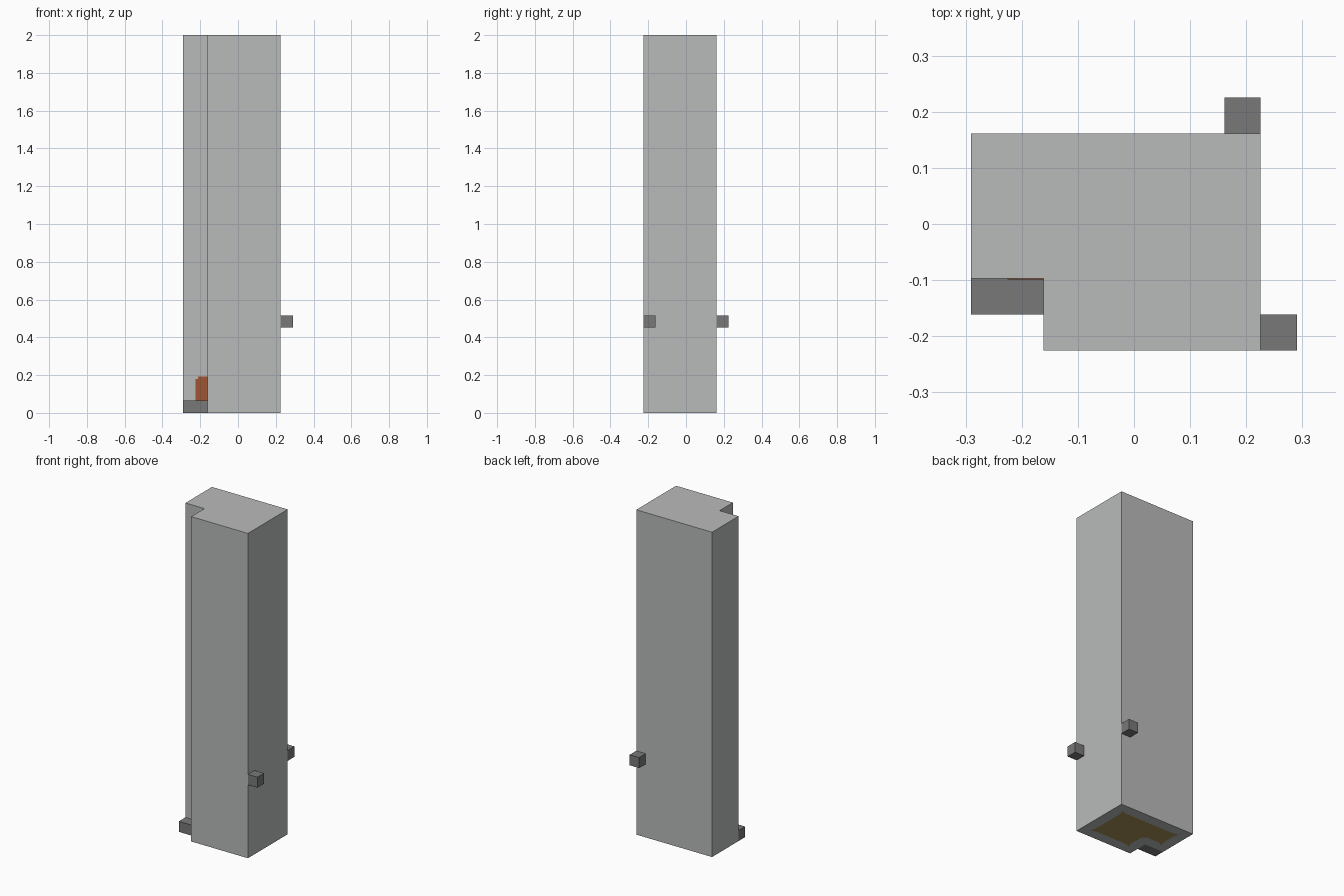
import bpy, bmesh
from mathutils import Vector

if "Cube" in bpy.data.objects:
    bpy.data.objects.remove(bpy.data.objects["Cube"], do_unlink=True)

U = 2 / 31  # one building block


def material(name, rgb):
    m = bpy.data.materials.new(name)
    m.use_nodes = True
    m.diffuse_color = (*rgb, 1)
    bsdf = next(n for n in m.node_tree.nodes if n.type == 'BSDF_PRINCIPLED')
    bsdf.inputs["Base Color"].default_value = (*rgb, 1)
    return m


pale_stone = material("pale stone", (0.485, 0.497, 0.491))
dark_stone = material("dark stone", (0.19, 0.19, 0.19))
floor_wood = material("floor wood", (0.39, 0.28, 0.107))
door_wood = material("door wood", (0.342, 0.089, 0.032))


def finish(name, bm, *mats):
    bmesh.ops.recalc_face_normals(bm, faces=bm.faces)
    mesh = bpy.data.meshes.new(name)
    bm.to_mesh(mesh)
    bm.free()
    for m in mats:
        mesh.materials.append(m)
    obj = bpy.data.objects.new(name, mesh)
    bpy.context.scene.collection.objects.link(obj)
    return obj


def prism(points, direction):
    """Extrude a polygon, given in blocks; returns the bmesh and its first face."""
    bm = bmesh.new()
    base = bm.faces.new([bm.verts.new(Vector(p) * U) for p in points])
    ext = bmesh.ops.extrude_face_region(bm, geom=[base], use_keep_orig=True)
    moved = [g for g in ext["geom"] if isinstance(g, bmesh.types.BMVert)]
    bmesh.ops.translate(bm, verts=moved, vec=Vector(direction) * U)
    return bm, base


def block(name, low, size, mat):
    (x, y, z), (w, d, h) = low, size
    bm, _ = prism([(x, y, z), (x + w, y, z), (x + w, y + d, z), (x, y + d, z)], (0, 0, h))
    finish(name, bm, mat)


# Tower body with the entrance corner notched out
outline = [(-4.5, 2.5), (3.5, 2.5), (3.5, -3.5), (-2.5, -3.5), (-2.5, -1.5), (-4.5, -1.5)]
bm, base = prism([(x, y, 0) for x, y in outline], (0, 0, 31))
bmesh.ops.recalc_face_normals(bm, faces=bm.faces)

# Wooden floor set into the underside, with softened corners
bmesh.ops.inset_region(bm, faces=[base], thickness=U, use_even_offset=True)
bmesh.ops.bevel(bm, geom=list(base.verts), offset=0.4 * U, segments=3,
                profile=0.5, affect='VERTICES')
for f in bm.faces:
    inner = all(v.co.z < 0.001 and -4 * U < v.co.x < 3 * U and -3 * U < v.co.y < 2 * U
                for v in f.verts)
    f.material_index = 1 if inner else 0
finish("tower_body", bm, pale_stone, floor_wood)

# Door plate, with a nicked upper corner
door = [(-3.5, 1), (-2.5, 1), (-2.5, 3), (-3.3, 3), (-3.3, 2.8), (-3.5, 2.8)]
bm, _ = prism([(x, -1.5, z) for x, z in door], (0, -0.04, 0))
finish("door", bm, door_wood)

# Doorstep and the two blocks projecting from the corners
block("doorstep", (-4.5, -2.5, 0), (2, 1, 1), dark_stone)
block("side_block", (3.5, -3.5, 7), (1, 1, 1), dark_stone)
block("back_block", (2.5, 2.5, 7), (1, 1, 1), dark_stone)
